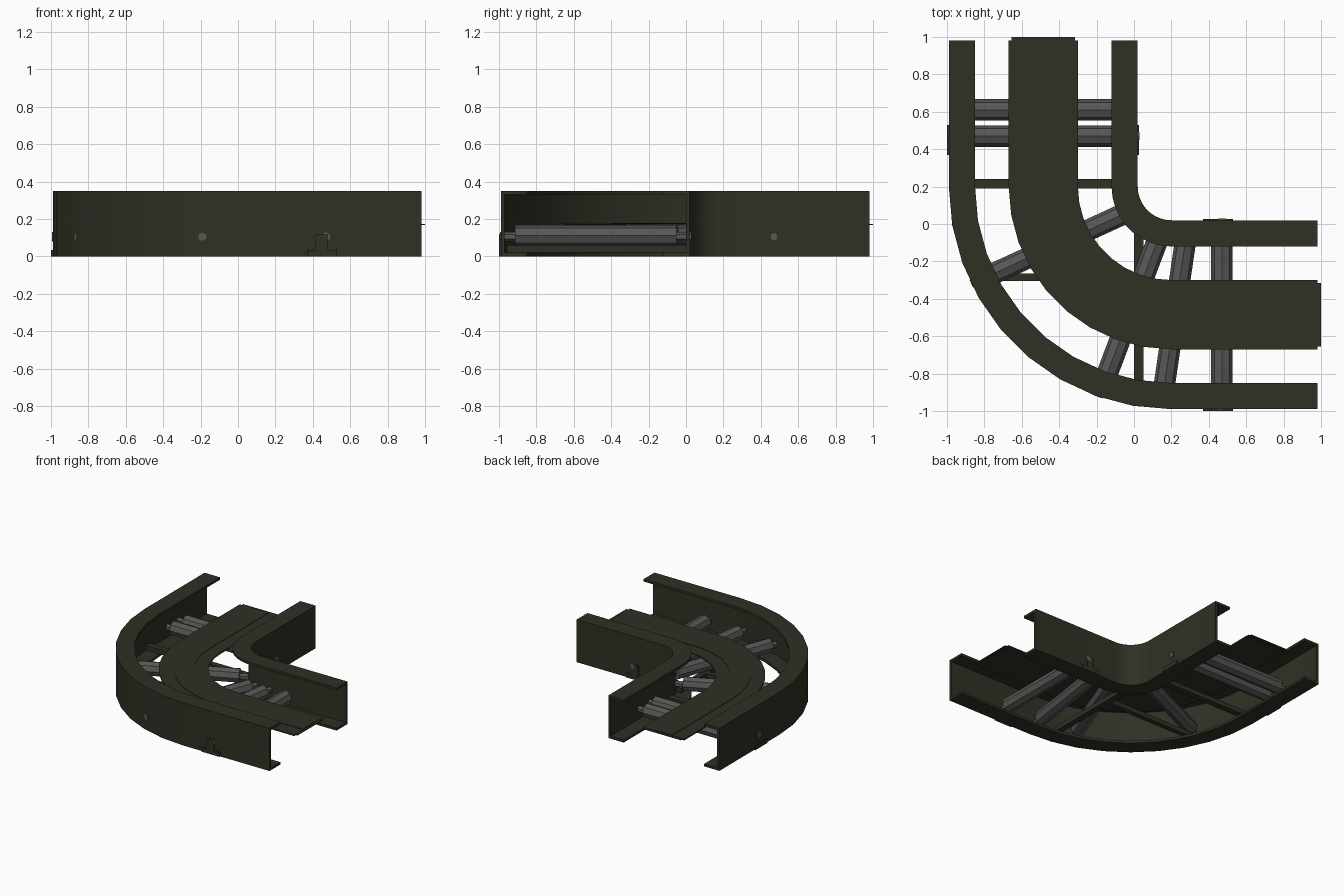
import bpy, bmesh, math
from mathutils import Vector

if "Cube" in bpy.data.objects:
    bpy.data.objects.remove(bpy.data.objects["Cube"])


def material(name, rgb):
    m = bpy.data.materials.new(name)
    m.diffuse_color = (*rgb, 1)
    m.use_nodes = True
    m.node_tree.nodes["Principled BSDF"].inputs["Base Color"].default_value = m.diffuse_color
    return m


OLIVE = material("dark_olive_metal", (0.030, 0.029, 0.018))
GREY = material("grey_steel", (0.092, 0.098, 0.092))
C = 0.2        # bend centre in x and y
SEGS = 9       # segments in the 90 degree bend


def finish(bm, name, mat, smooth=False):
    bmesh.ops.recalc_face_normals(bm, faces=bm.faces)
    me = bpy.data.meshes.new(name)
    bm.to_mesh(me)
    bm.free()
    me.materials.append(mat)
    ob = bpy.data.objects.new(name, me)
    bpy.context.collection.objects.link(ob)
    if smooth:
        bpy.ops.object.select_all(action='DESELECT')
        ob.select_set(True)
        bpy.context.view_layer.objects.active = ob
        bpy.ops.object.shade_smooth_by_angle(angle=math.radians(30))
    return ob


def sweep(name, profile, end=0.98):
    """Sweep a closed (radius, z) profile down one leg, round the bend and out the other."""
    bm = bmesh.new()
    rings = []
    for i in range(-1, SEGS + 2):
        ring = []
        for r, z in profile:
            if i < 0:
                p = (C - r, end, z)
            elif i > SEGS:
                p = (end, C - r, z)
            else:
                a = math.pi + math.pi / 2 * i / SEGS
                p = (C + r * math.cos(a), C + r * math.sin(a), z)
            ring.append(bm.verts.new(p))
        rings.append(ring)
    n = len(profile)
    for a, b in zip(rings, rings[1:]):
        for k in range(n):
            bm.faces.new((a[k], a[(k + 1) % n], b[(k + 1) % n], b[k]))
    bm.faces.new(rings[0])
    bm.faces.new(rings[-1][::-1])
    return finish(bm, name, OLIVE, True)


def channel(web, lip):
    """C-shaped section with the web at one radius and flanges reaching to another."""
    t = 0.02
    s = t if lip > web else -t
    return [(web, 0), (lip, 0), (lip, t), (web + s, t),
            (web + s, 0.35 - t), (lip, 0.35 - t), (lip, 0.35), (web, 0.35)]


def rod(name, a, b, radius, sides, mat, z):
    a, b = Vector((*a, z)), Vector((*b, z))
    d = b - a
    bm = bmesh.new()
    bmesh.ops.create_cone(bm, cap_ends=True, segments=sides, radius1=radius,
                          radius2=radius, depth=d.length)
    bmesh.ops.rotate(bm, verts=bm.verts, matrix=d.to_track_quat('Z', 'Y').to_matrix())
    bmesh.ops.translate(bm, verts=bm.verts, vec=(a + b) / 2)
    return finish(bm, name, mat)


def box(name, lo, hi, mat=OLIVE):
    bm = bmesh.new()
    bmesh.ops.create_cube(bm, size=1)
    for v in bm.verts:
        v.co = [lo[k] if v.co[k] < 0 else hi[k] for k in range(3)]
    return finish(bm, name, mat)


# side rails
sweep("outer_rail", channel(1.19, 1.05))
sweep("inner_rail", channel(0.18, 0.32))

# belt with raised centre strip, and the joining tongue under it
sweep("belt", [(0.50, 0.165), (0.87, 0.165), (0.87, 0.176), (0.76, 0.176),
               (0.76, 0.180), (0.605, 0.180), (0.605, 0.176), (0.50, 0.176)])
sweep("belt_tongue", [(0.515, 0.169), (0.855, 0.169), (0.855, 0.174), (0.515, 0.174)], 1.0)

# rollers on axles, given by axle ends (inner, outer)
rollers = [((0.01, 0.61), (-0.98, 0.61)),
           ((0.03, 0.47), (-0.995, 0.47)),
           ((0.045, 0.10), (-0.87, -0.32)),
           ((0.166, 0.02), (-0.19, -0.925)),
           ((0.29, 0.01), (0.145, -0.98)),
           ((0.47, 0.03), (0.47, -0.995))]
for i, (a, b) in enumerate(rollers):
    a, b = Vector(a), Vector(b)
    u = (b - a).normalized()
    rod(f"axle_{i}", a, b, 0.025, 6, GREY, 0.105)
    rod(f"roller_{i}", a + u * 0.08, b - u * 0.08, 0.057, 8, GREY, 0.112)

# cross bars under the belt
box("cross_bar_left", (-0.98, 0.19, 0.022), (0.01, 0.24, 0.06))
box("cross_bar_front", (0.0, -0.96, 0.022), (0.05, 0.06, 0.06))
box("cross_bar_corner", (-0.84, -0.305, 0.022), (0.0, -0.265, 0.06))

# foot brackets outside both rails of each leg
for side, lo, hi in (("outer", -1.0, -0.985), ("inner", 0.015, 0.028)):
    box(f"bracket_front_{side}", (0.37, lo, 0), (0.53, hi, 0.035))
    box(f"bracket_tab_front_{side}", (0.415, lo, 0.035), (0.48, hi, 0.12))
    box(f"bracket_left_{side}", (lo, 0.37, 0), (hi, 0.53, 0.035))
